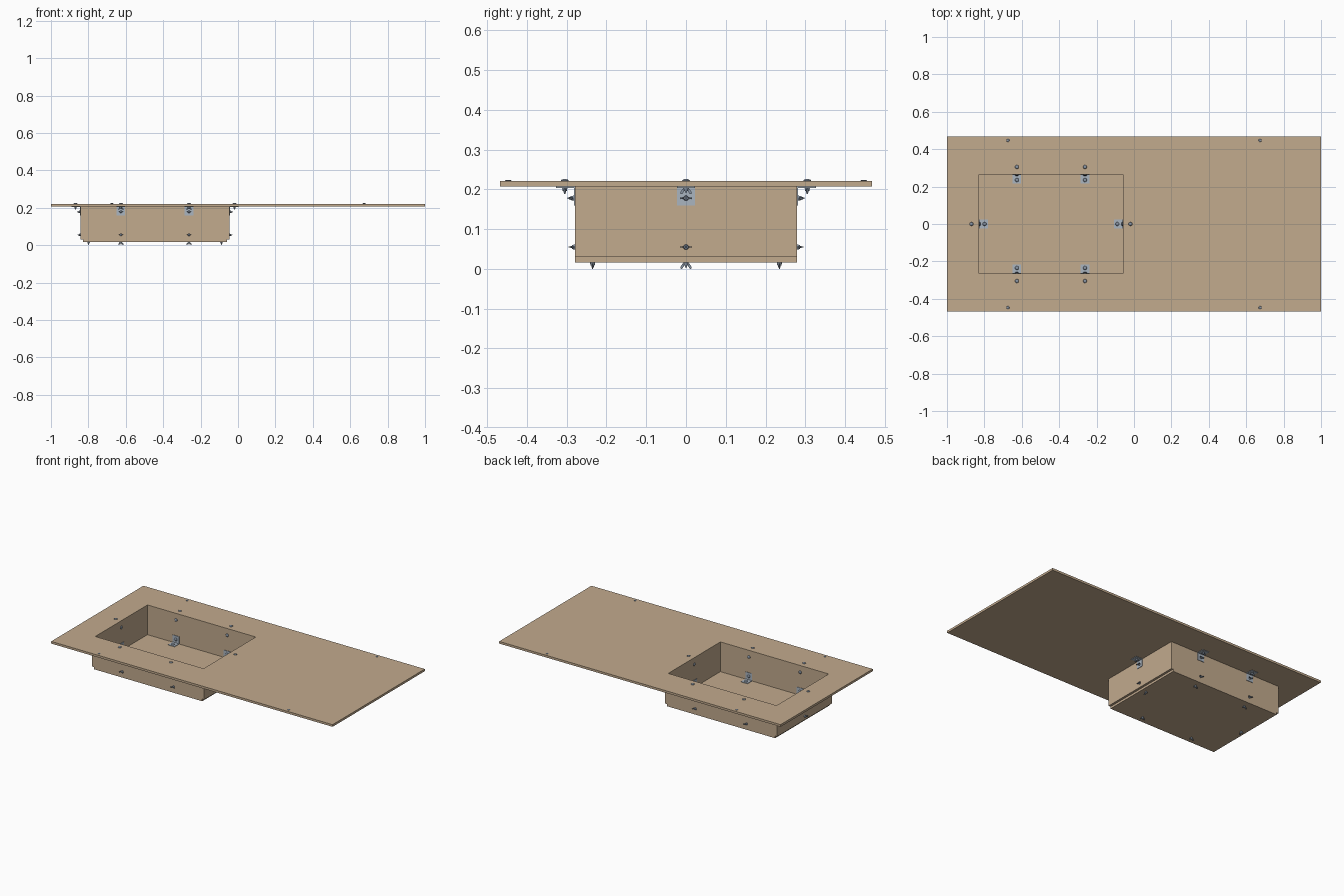
import bpy, bmesh, math
from mathutils import Matrix, Vector

if "Cube" in bpy.data.objects:
    bpy.data.objects.remove(bpy.data.objects["Cube"])


def mat(name, col):
    m = bpy.data.materials.new(name)
    m.diffuse_color = (*col, 1)
    m.use_nodes = True
    m.node_tree.nodes["Principled BSDF"].inputs["Base Color"].default_value = m.diffuse_color
    return m


WOOD = mat("plywood", (0.54, 0.405, 0.27))
PLATE = mat("bracket_steel", (0.40, 0.46, 0.53))
STEEL = mat("bolt_steel", (0.25, 0.30, 0.37))


def mesh_from(bm, name, material):
    bmesh.ops.recalc_face_normals(bm, faces=bm.faces)
    me = bpy.data.meshes.new(name)
    bm.to_mesh(me)
    bm.free()
    me.materials.append(material)
    return me


def place(me, name, matrix=Matrix()):
    ob = bpy.data.objects.new(name, me)
    bpy.context.collection.objects.link(ob)
    ob.matrix_world = matrix
    return ob


def frame_at(pos, x_dir, z_dir):
    x, z = Vector(x_dir), Vector(z_dir)
    m = Matrix((x, z.cross(x), z)).transposed().to_4x4()
    m.translation = pos
    return m


def box(name, x0, x1, y0, y1, z0, z1):
    bm = bmesh.new()
    bmesh.ops.create_cube(bm, size=1)
    for v in bm.verts:
        v.co = (x1 if v.co.x > 0 else x0, y1 if v.co.y > 0 else y0, z1 if v.co.z > 0 else z0)
    place(mesh_from(bm, name, WOOD), name)


def prism(bm, pts, y0, y1):
    """Extrude an XZ outline along Y."""
    a = [bm.verts.new((x, y0, z)) for x, z in pts]
    b = [bm.verts.new((x, y1, z)) for x, z in pts]
    bm.faces.new(a)
    bm.faces.new(b[::-1])
    for i in range(len(pts)):
        j = (i + 1) % len(pts)
        bm.faces.new((a[i], a[j], b[j], b[i]))


def lathe(bm, profile, n=16):
    rings = [[bm.verts.new((r * math.cos(2 * math.pi * k / n), r * math.sin(2 * math.pi * k / n), z))
              for k in range(n)] for r, z in profile]
    bm.faces.new(rings[0])
    bm.faces.new(rings[-1])
    for a, b in zip(rings, rings[1:]):
        for k in range(n):
            bm.faces.new((a[k], a[(k + 1) % n], b[(k + 1) % n], b[k]))


XC, IX, IY, T = -0.444, 0.385, 0.265, 0.014   # tray centre, inner half sizes, board thickness
TOP, UNDER, FLOOR, BASE = 0.221, 0.207, 0.030, 0.016

# table top with rectangular opening
bm = bmesh.new()
sq = [(-1, -1), (1, -1), (1, 1), (-1, 1)]
loops = [[bm.verts.new((cx + hx * a, hy * b, z)) for a, b in sq]
         for cx, hx, hy, z in ((0, 1, 0.468, UNDER), (0, 1, 0.468, TOP), (XC, IX, IY, TOP), (XC, IX, IY, UNDER))]
for i in range(4):
    p, q = loops[i], loops[(i + 1) % 4]
    for k in range(4):
        j = (k + 1) % 4
        bm.faces.new((p[k], p[j], q[j], q[k]))
place(mesh_from(bm, "table_top", WOOD), "table_top")

# tray: floor, long walls and end walls
box("tray_floor", XC - IX, XC + IX, -IY, IY, BASE, FLOOR)
for s, side in ((-1, "front"), (1, "back")):
    ys = sorted((s * IY, s * (IY + T)))
    box("tray_wall_" + side, XC - IX, XC + IX, *ys, BASE, UNDER)
for s, side in ((-1, "left"), (1, "right")):
    xs = sorted((XC + s * IX, XC + s * (IX + T)))
    box("tray_wall_" + side, *xs, -IY - T, IY + T, FLOOR, UNDER)

# L bracket mesh: legs along local +X and +Z
bm = bmesh.new()
L, P = 0.048, 0.003
prism(bm, [(0, 0), (L, 0), (L, P), (P, P), (P, L), (0, L)], -0.023, 0.023)
BRACKET = mesh_from(bm, "bracket", PLATE)

# bolt mesh: domed head at z <= 0, shank, wing nut past the grip, wings along X
G = 0.017
bm = bmesh.new()
lathe(bm, [(0.0035, -0.005), (0.007, -0.004), (0.0095, -0.002), (0.010, 0)])
lathe(bm, [(0.003, -0.001), (0.003, G + 0.012)], 12)
lathe(bm, [(0.0065, G), (0.005, G + 0.008)])
for s in (-1, 1):
    prism(bm, [(s * 0.004, G + 0.001), (s * 0.009, G + 0.003), (s * 0.014, G + 0.011),
               (s * 0.013, G + 0.016), (s * 0.010, G + 0.016), (s * 0.004, G + 0.007)], -0.0015, 0.0015)
BOLT = mesh_from(bm, "wing_bolt", STEEL)
bm_shade = [pl for pl in BOLT.polygons]

# bracket sites: inner wall point and outward normal
up = Vector((0, 0, 1))
sites = [(Vector((x, s * IY, 0)), Vector((0, s, 0))) for x in (-0.626, -0.262) for s in (-1, 1)]
sites += [(Vector((XC + s * IX, 0, 0)), Vector((s, 0, 0))) for s in (-1, 1)]
for p, n in sites:
    t = up.cross(n)
    outer = p + n * T
    # outside bracket under the top, inside bracket on the floor
    place(BRACKET, "outer_bracket", frame_at(outer + up * UNDER, n, -up))
    place(BRACKET, "inner_bracket", frame_at(p + up * FLOOR, -n, up))
    # bolts through top, upper wall, floor and lower wall
    place(BOLT, "top_bolt", frame_at(outer + n * 0.026 + up * TOP, t, -up))
    place(BOLT, "upper_wall_bolt", frame_at(p + up * 0.178, t, n))
    place(BOLT, "floor_bolt", frame_at(p - n * 0.030 + up * (FLOOR + P), t, -up))
    place(BOLT, "lower_wall_bolt", frame_at(p - n * P + up * 0.055, t, n))

# countersunk screws near the table edges
bm = bmesh.new()
lathe(bm, [(0.003, -0.013), (0.003, -0.004), (0.008, 0.002), (0.007, 0.003)], 12)
SCREW = mesh_from(bm, "edge_screw", STEEL)
for x in (-0.674, 0.674):
    for y in (-0.447, 0.447):
        place(SCREW, "edge_screw", Matrix.Translation((x, y, TOP)))
